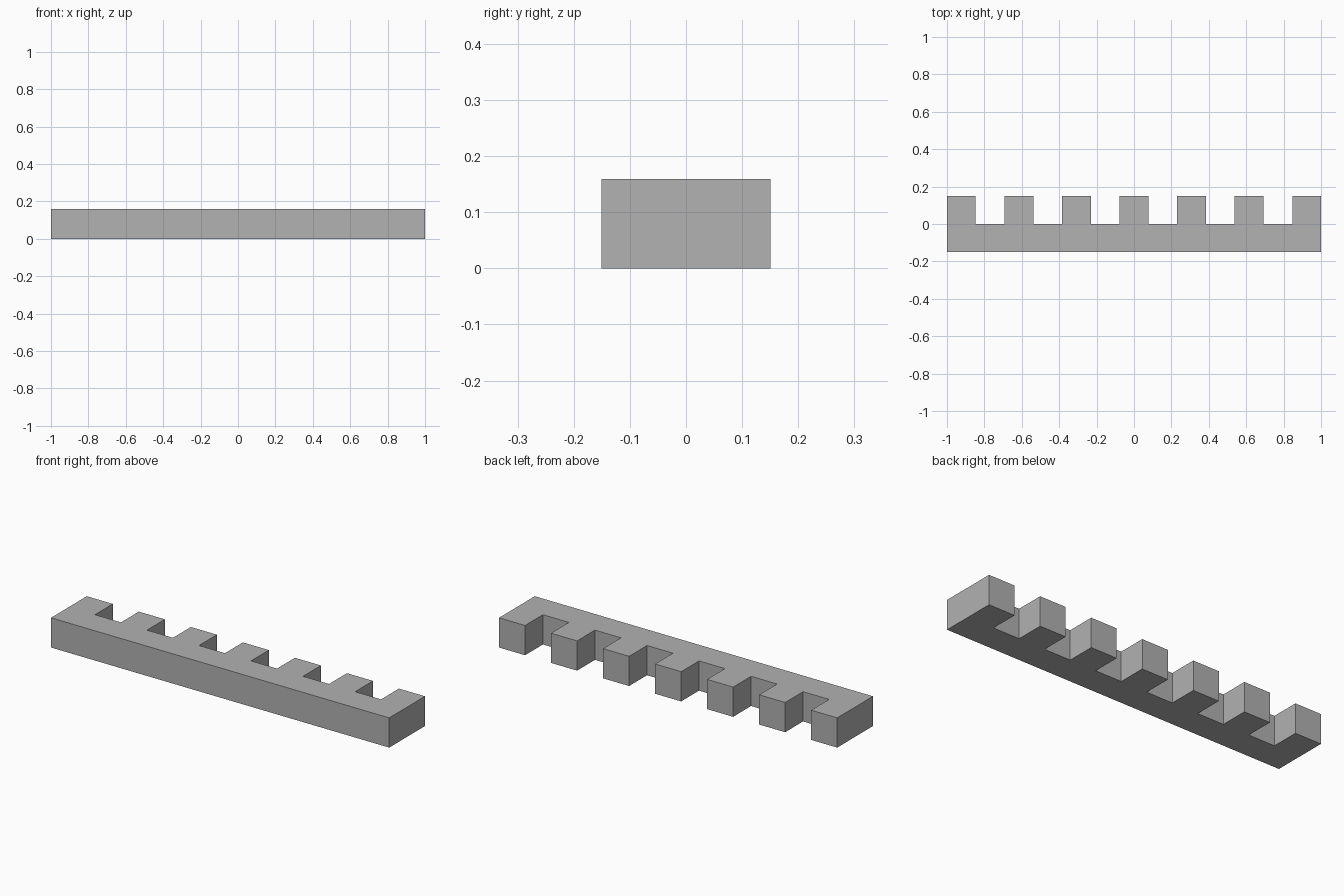
import bpy
import bmesh

old = bpy.data.objects.get("Cube")
if old:
    bpy.data.objects.remove(old, do_unlink=True)

TEETH = 7
PITCH = 2 / (2 * TEETH - 1)   # tooth and gap share one width
HALF_DEPTH = 0.151
HEIGHT = 0.159

# Plain grey material
grey = bpy.data.materials.new("plain grey")
grey.use_nodes = True
colour = (0.445, 0.445, 0.445, 1)
grey.diffuse_color = colour
grey.node_tree.nodes["Principled BSDF"].inputs["Base Color"].default_value = colour

# Comb outline: straight front edge, then square teeth along the back
outline = [(-1, -HALF_DEPTH), (1, -HALF_DEPTH)]
for i in reversed(range(TEETH)):
    left = -1 + 2 * i * PITCH
    right = left + PITCH
    if i < TEETH - 1:
        outline.append((right, 0))
    outline += [(right, HALF_DEPTH), (left, HALF_DEPTH)]
    if i > 0:
        outline.append((left, 0))

# Extrude the outline into a solid toothed bar
bm = bmesh.new()
base = bm.faces.new([bm.verts.new((x, y, 0)) for x, y in outline])
top = bmesh.ops.extrude_face_region(bm, geom=[base], use_keep_orig=True)["geom"]
bmesh.ops.translate(bm, vec=(0, 0, HEIGHT),
                    verts=[v for v in top if isinstance(v, bmesh.types.BMVert)])
bmesh.ops.recalc_face_normals(bm, faces=bm.faces)
mesh = bpy.data.meshes.new("toothed_bar")
bm.to_mesh(mesh)
bm.free()
mesh.materials.append(grey)
bar = bpy.data.objects.new("toothed_bar", mesh)
bpy.context.collection.objects.link(bar)
